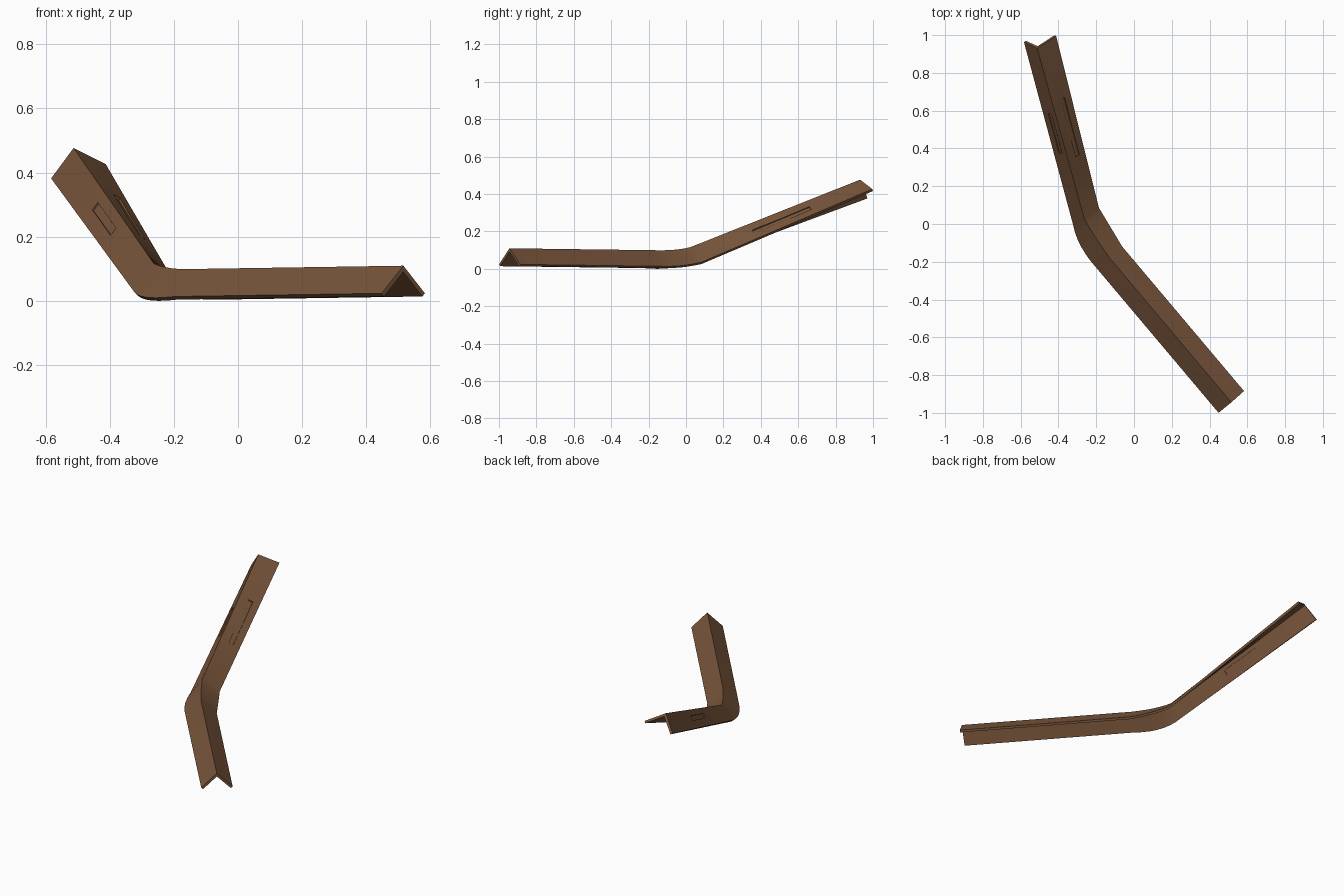
import bpy, bmesh
from mathutils import Vector as V, Matrix

if "Cube" in bpy.data.objects:
    bpy.data.objects.remove(bpy.data.objects["Cube"])

THICK = 0.014

brown = bpy.data.materials.new("rust_brown")
brown.diffuse_color = (0.19, 0.092, 0.044, 1)
brown.use_nodes = True
brown.node_tree.nodes["Principled BSDF"].inputs["Base Color"].default_value = brown.diffuse_color

# Stations along the bent angle iron: (left edge, ridge, right edge) of the outside
START = [V((.445, -.995, .027)), V((.513, -.94, .113)), V((.58, -.88, .027))]
BEND_A = [V((-.20, -.23, .017)), V((-.132, -.175, .103)), V((-.065, -.115, .017))]
BEND_M = [V((-.283, -.115, .014)), V((-.21, -.06, .105)), V((-.125, -.015, .021))]
BEND_B = [V((-.325, 0.0, .030)), V((-.265, .03, .120)), V((-.188, .09, .040))]
END = [V((-.585, .967, .385)), V((-.515, .935, .48)), V((-.415, 1.0, .43))]


def mix(a, b, t):
    return [p.lerp(q, t) for p, q in zip(a, b)]


def bend(t):
    # quadratic curve through the middle station
    out = []
    for p, m, q in zip(BEND_A, BEND_M, BEND_B):
        c = 2 * m - (p + q) / 2
        out.append(p * (1 - t) ** 2 + c * 2 * t * (1 - t) + q * t * t)
    return out


stations = [START] + [bend(i / 6) for i in range(7)]
stations += [mix(BEND_B, END, i / 4) for i in range(1, 5)]

# Angle iron: V section swept through the stations
bm = bmesh.new()
rings = []
for left, ridge, right in stations:
    u, v = (left - ridge).normalized(), (right - ridge).normalized()
    pts = [left, ridge, right, right + u * THICK, ridge + (u + v) * THICK, left + v * THICK]
    rings.append([bm.verts.new(p) for p in pts])
for a, b in zip(rings, rings[1:]):
    for i in range(6):
        j = (i + 1) % 6
        bm.faces.new((a[i], a[j], b[j], b[i]))
for r in (rings[0], rings[-1]):
    bm.faces.new((r[0], r[1], r[4], r[5]))
    bm.faces.new((r[1], r[2], r[3], r[4]))
bmesh.ops.recalc_face_normals(bm, faces=bm.faces)
me = bpy.data.meshes.new("angle_iron")
bm.to_mesh(me)
bm.free()
me.materials.append(brown)
iron = bpy.data.objects.new("angle_iron", me)
bpy.context.collection.objects.link(iron)


# Shallow slots pressed into both sides of the raised arm's flanges
def slot(name, side, along, across, length, width):
    ring = mix(BEND_B, END, along)
    ridge, edge, other = ring[1], ring[side], ring[2 - side]
    ahead = mix(BEND_B, END, along + .05)
    centre = ridge.lerp(edge, across)
    d = (ahead[1].lerp(ahead[side], across) - centre).normalized()
    u = (edge - ridge).normalized()
    n = d.cross(u).normalized()
    if n.dot(other - ridge) < 0:
        n = -n
    u = n.cross(d)
    cm = bmesh.new()
    for depth in (0, THICK):
        frame = Matrix((d, u, n)).transposed().to_4x4()
        frame.translation = centre + n * depth
        bmesh.ops.create_cube(cm, size=1,
                              matrix=frame @ Matrix.Diagonal((length, width, .009, 1)))
    mesh = bpy.data.meshes.new(name)
    cm.to_mesh(mesh)
    cm.free()
    mesh.materials.append(brown)
    cutter = bpy.data.objects.new(name, mesh)
    bpy.context.collection.objects.link(cutter)
    cutter.hide_render = True
    cutter.hide_set(True)
    mod = iron.modifiers.new(name, 'BOOLEAN')
    mod.operation = 'DIFFERENCE'
    mod.solver = 'EXACT'
    mod.object = cutter


slot("left_slot_cutter", 0, .50, .45, .23, .028)
slot("right_slot_cutter", 2, .50, .55, .34, .028)

# Apply the cuts, then soften only the shallow bend
bpy.context.view_layer.objects.active = iron
iron.select_set(True)
for m in list(iron.modifiers):
    bpy.ops.object.modifier_apply(modifier=m.name)
for o in [o for o in bpy.data.objects if o is not iron]:
    bpy.data.objects.remove(o)
bpy.ops.object.shade_smooth_by_angle(angle=0.6)

# Centre on the origin and stand on the ground
co = [v.co.copy() for v in iron.data.vertices]
lo = V([min(c[i] for c in co) for i in range(3)])
hi = V([max(c[i] for c in co) for i in range(3)])
iron.data.transform(Matrix.Translation((-(lo.x + hi.x) / 2, -(lo.y + hi.y) / 2, -lo.z)))
